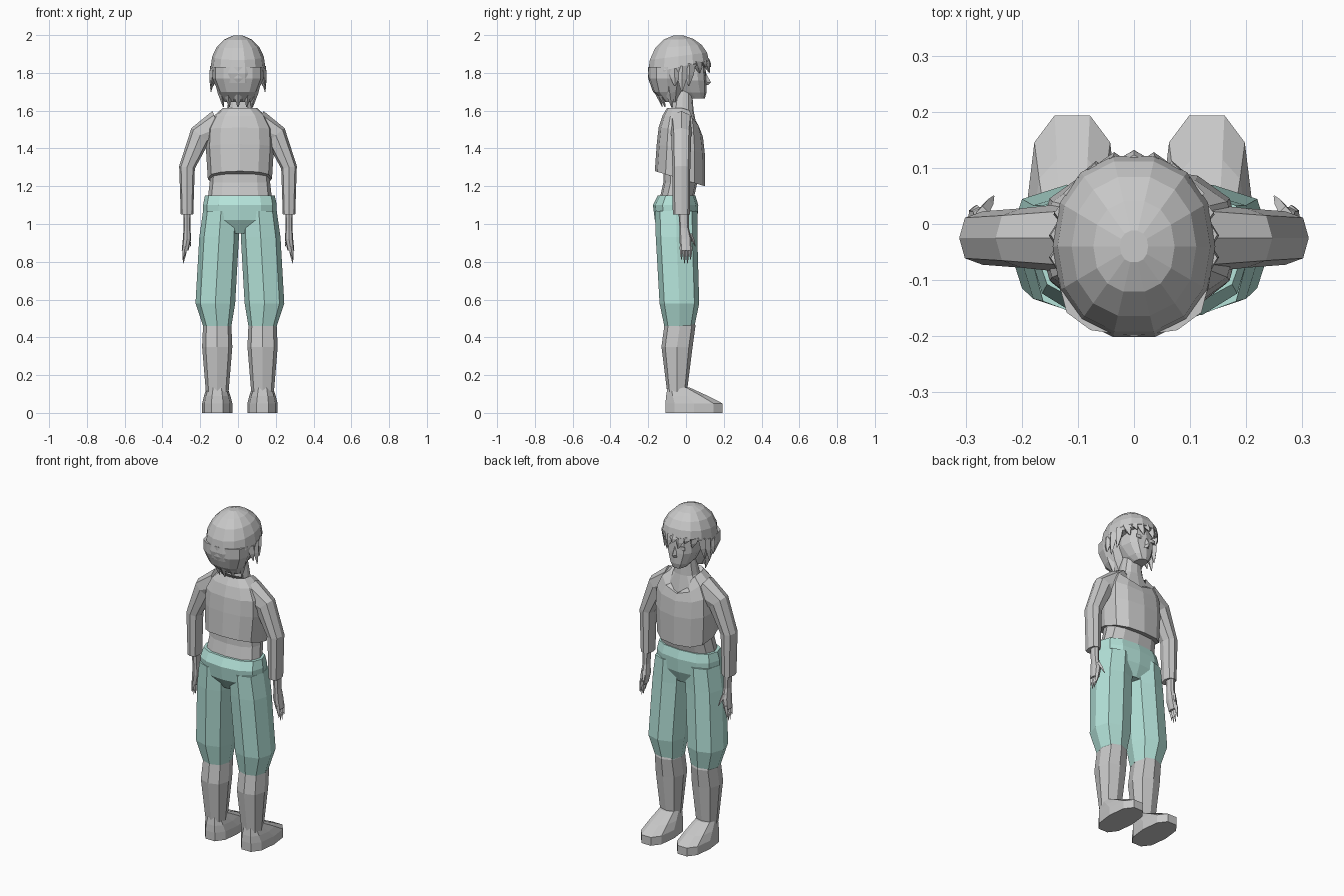
import bpy, bmesh, math
from mathutils import Vector

cube = bpy.data.objects.get("Cube")
if cube:
    bpy.data.objects.remove(cube, do_unlink=True)


def material(name, red, green, blue):
    mat = bpy.data.materials.new(name)
    mat.use_nodes = True
    mat.diffuse_color = (red, green, blue, 1)
    shader = mat.node_tree.nodes["Principled BSDF"]
    shader.inputs["Base Color"].default_value = mat.diffuse_color
    return mat


GREY = material("plain grey", .58, .58, .58)
TEAL = material("pale teal", .46, .77, .7)
BODY_X = .01
LEG_X = .13
HAND_X = .27


def power(value, exponent):
    return math.copysign(abs(value) ** exponent, value)


def ring(height, half_width, back, front, x=BODY_X):
    """Level cross-section reaching behind and in front of y = 0."""
    centre = Vector((x, (front - back) / 2, height))
    return centre, Vector((half_width, 0, 0)), Vector((0, (front + back) / 2, 0))


def loft(bm, rings, sides=8, squareness=.8, lean=0, dip=0):
    """Skin the rings; lean tips the first one, dip lowers the last one's front."""
    loops = []
    for k, (centre, across, along) in enumerate(rings):
        t = k / (len(rings) - 1)
        loop = []
        for i in range(sides):
            angle = math.tau * i / sides
            c = power(math.cos(angle), squareness)
            s = power(math.sin(angle), squareness)
            point = centre + across * c + along * s
            point.z += lean * s * (1 - t) ** 2 - dip * max(0, s) ** 4 * t ** 2
            loop.append(bm.verts.new(point))
        loops.append(loop)
    for lower, upper in zip(loops, loops[1:]):
        for i in range(sides):
            j = (i + 1) % sides
            bm.faces.new((lower[i], lower[j], upper[j], upper[i]))
    bm.faces.new(loops[0])
    bm.faces.new(loops[-1])


def finish(name, bm, mat=GREY, axis=None):
    """Turn the mesh into an object, mirrored across x = axis if given."""
    if axis is not None:
        for vert in bm.verts:
            vert.co.x = 2 * axis - vert.co.x
    bmesh.ops.recalc_face_normals(bm, faces=bm.faces)
    mesh = bpy.data.meshes.new(name)
    bm.to_mesh(mesh)
    bm.free()
    mesh.materials.append(mat)
    bpy.context.collection.objects.link(bpy.data.objects.new(name, mesh))


def part(name, rings, mat=GREY, axis=None, **shape):
    bm = bmesh.new()
    loft(bm, rings, **shape)
    finish(name, bm, mat, axis)


def spike(bm, base, tip, half_width, half_depth):
    """Tapered lock of hair or finger."""
    base, tip = Vector(base), Vector(tip)
    rings = []
    for t in (0, .5, 1):
        scale = 1 - .9 * t * t
        rings.append((base.lerp(tip, t), Vector((half_width * scale, 0, 0)),
                      Vector((0, half_depth * scale, 0))))
    loft(bm, rings, sides=4, squareness=1)


def sleeve_rings(path, widths, y):
    """Cross-sections square to a path in the x-z plane."""
    points = [Vector((x, y, z)) for x, z in path]
    rings = []
    for k, (point, width) in enumerate(zip(points, widths)):
        ahead = points[min(k + 1, len(points) - 1)]
        behind = points[max(k - 1, 0)]
        heading = (ahead - behind).normalized()
        across = Vector((-heading.z, 0, heading.x)) * width
        rings.append((point, across, Vector((0, .035 + width * .3, 0))))
    return rings


# Torso, shirt and seat of the trousers
part("torso", [
    ring(1.13, .17, .14, .04), ring(1.22, .16, .12, .06),
    ring(1.5, .14, .11, .06), ring(1.6, .07, .08, .04),
    ring(1.73, .045, .06, .03)], sides=12)
part("shirt", [
    ring(1.24, .17, .165, .1), ring(1.4, .18, .155, .1),
    ring(1.5, .175, .145, .09), ring(1.57, .14, .125, .075),
    ring(1.615, .09, .1, .05)], sides=12, lean=-.04, dip=.12)
part("trousers_seat", [
    ring(.95, .11, .12, .03), ring(1.02, .195, .165, .06),
    ring(1.1, .195, .175, .065), ring(1.15, .185, .15, .05)],
    TEAL, sides=12)

for side, leg_axis, arm_axis in (("left", None, None), ("right", BODY_X, 0)):
    # Trouser legs, shins and shoes
    part(side + "_trouser_leg", [
        ring(.46, .075, .115, .045, LEG_X), ring(.58, .105, .14, .07, LEG_X + BODY_X),
        ring(.93, .105, .16, .06, LEG_X - BODY_X), ring(1.07, .095, .165, .06, .11)],
        TEAL, leg_axis)
    part(side + "_shin", [
        ring(.5, .06, .1, .04, LEG_X), ring(.46, .075, .115, .05, LEG_X),
        ring(.35, .08, .13, .035, LEG_X), ring(.11, .06, .1, .005, LEG_X)],
        axis=leg_axis)
    part(side + "_shoe", [
        ring(0, .08, .115, .2, LEG_X), ring(.05, .08, .115, .2, LEG_X),
        ring(.09, .07, .11, .12, LEG_X), ring(.135, .055, .1, .02, LEG_X)],
        axis=leg_axis, sides=10)

    # Sleeves bent at the elbow
    path = ((.1, 1.51), (.2, 1.47), (.27, 1.3), (.27, 1.05))
    part(side + "_sleeve", sleeve_rings(path, (.095, .06, .042, .033), -.025),
         axis=arm_axis)

    # Hands with four fingers and a thumb
    bm = bmesh.new()
    loft(bm, [ring(1.07, .02, .04, .015, HAND_X), ring(.98, .018, .035, .015, HAND_X),
              ring(.92, .022, .035, .03, HAND_X), ring(.86, .018, .03, .03, HAND_X + .01)])
    for i in range(4):
        y = (i - 1.5) * .016
        length = .09 if i in (1, 2) else .07
        spike(bm, (HAND_X + .01, y, .88), (HAND_X + .02, y, .88 - length), .012, .01)
    spike(bm, (HAND_X, .02, .95), (HAND_X - .02, .05, .88), .012, .012)
    finish(side + "_hand", bm, GREY, arm_axis)

    # Eyes
    eye_x = .045 if side == "left" else -.045
    part(side + "_eye", [ring(z, .02, -.096, .104, eye_x) for z in (1.785, 1.805)],
         sides=4, squareness=1)

# Head and nose
part("head", [
    ring(1.665, .035, 0, .1, 0), ring(1.695, .06, .05, .108, 0),
    ring(1.76, .09, .1, .108, 0), ring(1.88, .09, .12, .1, 0)], sides=12)
part("nose", [ring(1.735, .015, -.09, .118, 0), ring(1.75, .013, -.09, .132, 0),
              ring(1.8, .006, -.08, .105, 0)], sides=4, squareness=1)

# Hair cap: a dome whose rim rises towards the face
dome = [ring(1.8, .138, .195, .11, 0)]
for k in range(5):
    angle = math.pi / 2 * k / 4.5
    reach = math.cos(angle)
    dome.append(ring(1.83 + .17 * math.sin(angle), .145 * reach,
                     .04 + .165 * reach, .165 * reach - .04, 0))
part("hair_cap", dome, sides=14, squareness=.9, lean=.055)
part("hair_nape", [
    ring(1.645, .07, .115, -.04, 0), ring(1.7, .105, .175, -.02, 0),
    ring(1.77, .135, .2, 0, 0), ring(1.83, .135, .2, 0, 0)], sides=12)

# Hair locks around the rim: short fringe, longer sides and back
bm = bmesh.new()
count = 22
for i in range(count):
    angle = math.tau * (i + .5) / count
    c, s = math.cos(angle), math.sin(angle)
    stagger = .03 * (i % 2)
    base = (.13 * c, .145 * s - .04, 1.83 + .045 * s)
    if s > .5:
        tip = (.12 * c, .165 * s - .035, 1.8 + stagger)
    elif s > -.3:
        tip = (.145 * c, .13 * s - .04, 1.7 + stagger)
    else:
        base = (.11 * c, .135 * s - .04, 1.76)
        tip = (.085 * c, .085 * s - .04, 1.62 + stagger)
    spike(bm, base, tip, .018 + .014 * abs(s), .018 + .014 * abs(c))
finish("hair_locks", bm)
